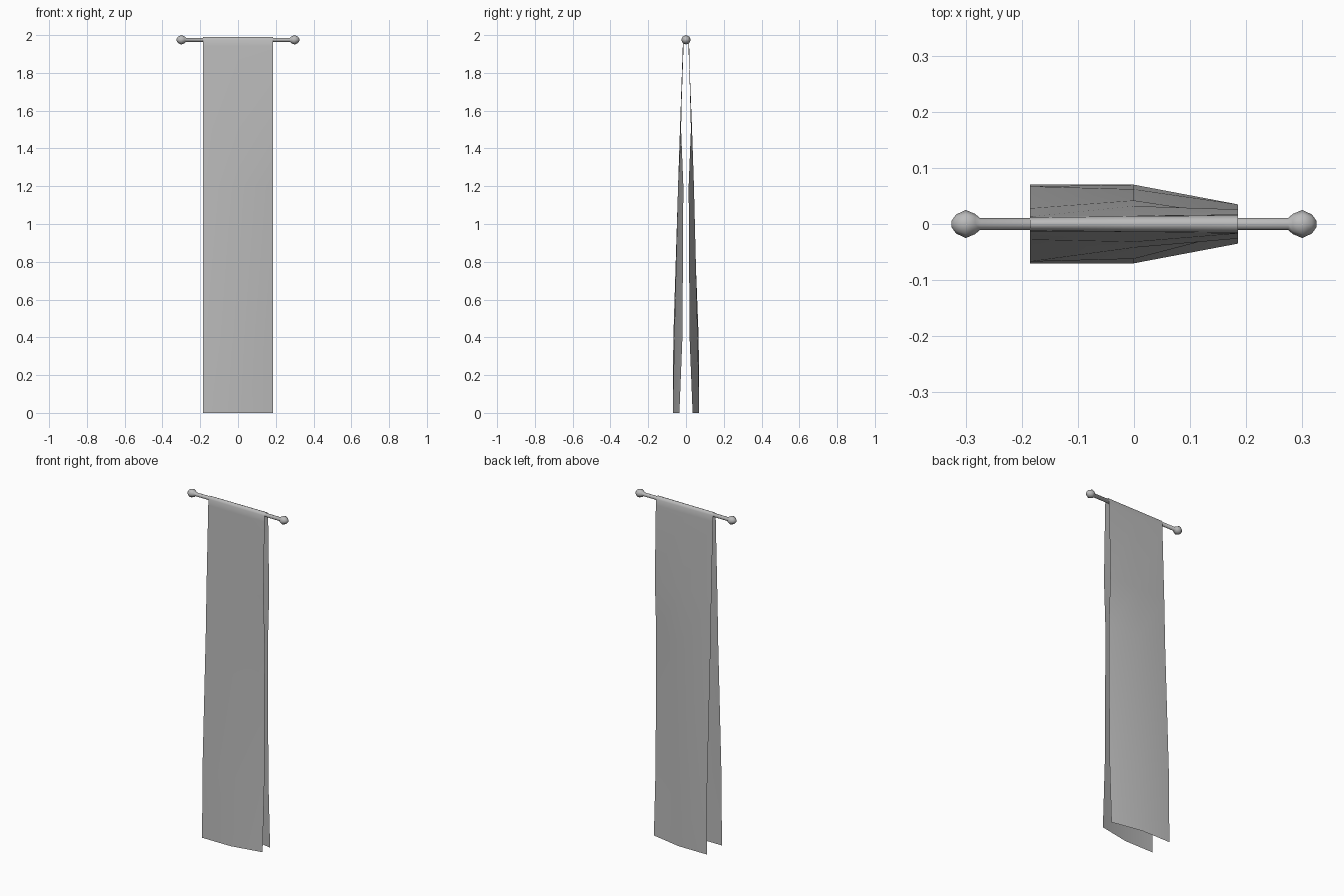
import bpy, bmesh, math
from mathutils import Matrix

cube = bpy.data.objects.get("Cube")
if cube:
    bpy.data.objects.remove(cube, do_unlink=True)

grey = bpy.data.materials.new("plain_grey")
grey.use_nodes = True
colour = (0.5, 0.5, 0.5, 1)
grey.diffuse_color = colour
grey.node_tree.nodes["Principled BSDF"].inputs["Base Color"].default_value = colour


def finish(name, bm, angle):
    mesh = bpy.data.meshes.new(name)
    bm.to_mesh(mesh)
    bm.free()
    mesh.materials.append(grey)
    obj = bpy.data.objects.new(name, mesh)
    bpy.context.collection.objects.link(obj)
    bpy.ops.object.select_all(action='DESELECT')
    obj.select_set(True)
    bpy.context.view_layer.objects.active = obj
    bpy.ops.object.shade_smooth_by_angle(angle=math.radians(angle))
    return obj


ROD_Z = 1.975

# Rod with a turned knob at each end: (x, radius) profile spun round the x axis
half = [(0.275, 0.011), (0.283, 0.018), (0.3, 0.025), (0.317, 0.017), (0.325, 0.006)]
profile = [(-x, r) for x, r in reversed(half)] + half
SIDES = 8
bm = bmesh.new()
rings = []
for x, r in profile:
    rings.append([bm.verts.new((x, r * math.cos(i * math.tau / SIDES),
                                ROD_Z + r * math.sin(i * math.tau / SIDES)))
                  for i in range(SIDES)])
for a, b in zip(rings, rings[1:]):
    for i in range(SIDES):
        j = (i + 1) % SIDES
        bm.faces.new((a[i], a[j], b[j], b[i]))
bm.faces.new(rings[0])
bm.faces.new(rings[-1])
bmesh.ops.recalc_face_normals(bm, faces=bm.faces)
finish("hanging_rod", bm, 50)

# Cloth folded over the rod: each row is height, then half-gap at right, middle, left
columns = (-0.185, 0, 0.185)
rows = [
    (0, 0.07, 0.07, 0.035),
    (0.4, 0.067, 0.062, 0.019),
    (1.2, 0.036, 0.042, 0.014),
    (1.5, 0.028, 0.032, 0.026),
    (1.94, 0.013, 0.015, 0.017),
    (1.975, 0.0115, 0.014, 0.015),
    (1.987, 0.007, 0.008, 0.009),
]
drape = [(z, [-g for g in gaps]) for z, *gaps in rows]
drape.append((1.99, [0, 0, 0]))
drape += [(z, gaps) for z, *gaps in reversed(rows)]
bm = bmesh.new()
grid = [[bm.verts.new((x, y, z)) for x, y in zip(columns, ys)] for z, ys in drape]
for low, high in zip(grid, grid[1:]):
    for i in range(len(columns) - 1):
        bm.faces.new((low[i], low[i + 1], high[i + 1], high[i]))
finish("banner_cloth", bm, 60)
